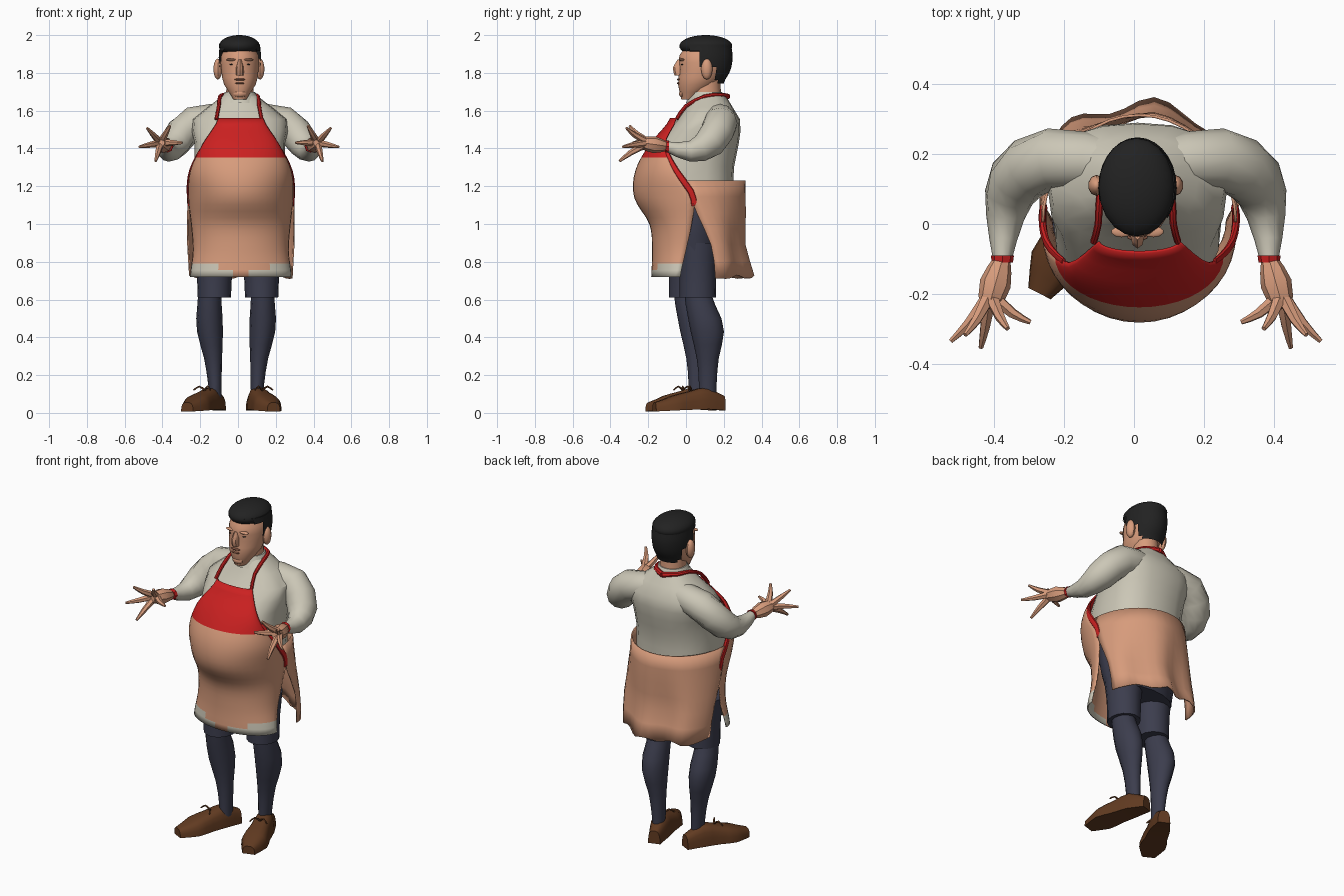
import bpy, bmesh
from mathutils import Vector
from math import sin, cos, pi, radians

cube = bpy.data.objects.get("Cube")
if cube:
    bpy.data.objects.remove(cube)


def material(name, red, green, blue):
    mat = bpy.data.materials.new(name)
    mat.use_nodes = True
    mat.diffuse_color = (red, green, blue, 1)
    shader = mat.node_tree.nodes["Principled BSDF"]
    shader.inputs["Base Color"].default_value = mat.diffuse_color
    return mat


TAN = material("tan skin", .68, .33, .2)
SHIRT = material("off white cloth", .6, .57, .47)
RED = material("red cloth", .6, .015, .015)
NAVY = material("navy cloth", .045, .047, .075)
BROWN = material("brown leather", .12, .043, .015)
BLACK = material("black hair", .016, .016, .016)
LIP = material("dark lip", .25, .1, .06)


def finish(name, mesh_builder, *materials):
    bmesh.ops.recalc_face_normals(mesh_builder, faces=mesh_builder.faces)
    mesh = bpy.data.meshes.new(name)
    mesh_builder.to_mesh(mesh)
    mesh_builder.free()
    for mat in materials:
        mesh.materials.append(mat)
    part = bpy.data.objects.new(name, mesh)
    bpy.context.collection.objects.link(part)
    bpy.ops.object.select_all(action='DESELECT')
    part.select_set(True)
    bpy.context.view_layer.objects.active = part
    bpy.ops.object.shade_smooth_by_angle(angle=radians(38))
    return part


def blend(values, t):
    """Smooth curve through evenly spaced values, with t from 0 to 1."""
    last = len(values) - 1
    k = min(int(t * last), last - 1)
    u = t * last - k
    before, start = values[max(k - 1, 0)], values[k]
    end, after = values[k + 1], values[min(k + 2, last)]
    slope_in, slope_out = (end - before) * .5, (after - start) * .5
    ease = u * u * (3 - 2 * u)
    return (start * (1 - ease) + end * ease
            + slope_in * (u * (1 - u) * (1 - u)) - slope_out * (u * u * (1 - u)))


def steps(count):
    return [i / count for i in range(count + 1)]


def skin(rows, closed=True):
    """Bridge rows of points; closed rows are capped at both ends."""
    bm = bmesh.new()
    grid = [[bm.verts.new(point) for point in row] for row in rows]
    size = len(grid[0])
    for low, high in zip(grid, grid[1:]):
        for i in range(size if closed else size - 1):
            j = (i + 1) % size
            bm.faces.new((low[i], low[j], high[j], high[i]))
    if closed:
        bm.faces.new(grid[0])
        bm.faces.new(grid[-1])
    return bm


def boxy(value, power):
    return abs(value) ** power * (1 if value > 0 else -1)


def stack(bottom, top, width, front, back, centre=(.01, .01), rows=8, sides=16, power=1):
    """Oval rings stacked in height, with outlines given as value lists."""
    rings = []
    for t in steps(rows):
        w, near, far, x = (blend(v, t) for v in (width, front, back, centre))
        angles = [2 * pi * i / sides for i in range(sides)]
        rings.append([(x + w * boxy(sin(a), power), (near + far) / 2 - (far - near) / 2 * boxy(cos(a), power),
                       bottom + (top - bottom) * t) for a in angles])
    return skin(rings)


def tube(name, path, radii, mat, up=(0, 0, 1), flat=1, rows=8, sides=8):
    path = [Vector(p) for p in path]
    points = [blend(path, t) for t in steps(rows)]
    rings = []
    for k, point in enumerate(points):
        along = points[min(k + 1, rows)] - points[max(k - 1, 0)]
        across = along.cross(Vector(up)).normalized()
        over = across.cross(along).normalized() * flat
        radius = blend(radii, k / rows)
        rings.append([point + radius * (across * cos(a) + over * sin(a))
                      for a in (2 * pi * i / sides for i in range(sides))])
    return finish(name, skin(rings), mat)


def ball(name, centre, size, mat, segments=10):
    bm = bmesh.new()
    bmesh.ops.create_uvsphere(bm, u_segments=segments, v_segments=segments, radius=1)
    for v in bm.verts:
        v.co = v.co * Vector(size).to_4d().to_3d() if not size else Vector(
            [c * s + o for c, s, o in zip(v.co, size, centre)])
    return finish(name, bm, mat)


# Shirt, hips and neck
finish("shirt_body", stack(1.18, 1.68, (.24, .24, .24, .25, .09), (-.2, -.22, -.15, -.045, .03),
                           (.25, .255, .28, .285, .21), sides=20, power=.8), SHIRT)
finish("collar", stack(1.64, 1.7, (.11, .08), (0, .03), (.22, .19), rows=2), SHIRT)
finish("shorts_hips", stack(.8, 1.17, (.21, .24, .24), (-.08, -.12, -.14), (.18, .2, .22)), NAVY)
finish("neck", stack(1.62, 1.78, (.075, .07), (.03, .03), (.19, .18), rows=3), TAN)

# Apron: two curved sheets, each row running from one side edge to the other
HEM, BIB, WAIST = .72, 1.56, 1.23
APRON_WIDTH = (.265, .25, .26, .275, .265, .2, .115)
APRON_EDGE = (-.03, 0, .03, .04, -.05, -.11, -.05)
BELLY = (-.18, -.175, -.19, -.27, -.265, -.19, -.08)


def sheet_point(top, width, edge, middle, t, side):
    turn = side * pi / 2
    far, near = blend(middle, t), blend(edge, t)
    return Vector((.015 + blend(width, t) * sin(turn),
                   near + (far - near) * cos(turn), HEM + (top - HEM) * t))


def sheet(top, width, edge, middle, rows):
    return skin([[sheet_point(top, width, edge, middle, t, 2 * s - 1) for s in steps(20)]
                 for t in steps(rows)], closed=False)


front = sheet(BIB, APRON_WIDTH, APRON_EDGE, BELLY, rows=24)
for face in front.faces:
    spot = face.calc_center_median()
    if spot.z > 1.36:
        face.material_index = 1
    elif spot.z < min(HEM + .4 * abs(spot.x - .02), .8):
        face.material_index = 2
back = sheet(WAIST, (.27, .28, .28, .275), (.14, .12, .05, 0), (.34, .3, .31, .31), rows=6)
for v in back.verts:
    fold = (WAIST - v.co.z) * .04
    v.co.y += fold * sin(v.co.x * 25)
    if v.co.z < HEM + .01:
        v.co.z += .01 * sin(v.co.x * 40)
for part in (finish("apron_front", front, TAN, RED, SHIRT), finish("apron_back", back, TAN)):
    thickness = part.modifiers.new("thickness", 'SOLIDIFY')
    thickness.thickness = .008
    thickness.offset = 0

for label, side in (("left", 1), ("right", -1)):
    def mirrored(*points):
        return [Vector((.005 + side * x, y, z)) for x, y, z in points]

    # Apron edging and neck strap
    edging = [sheet_point(BIB, APRON_WIDTH, APRON_EDGE, BELLY, .45 + .35 * t, side) for t in steps(5)]
    tube(label + "_apron_edging", edging, (.018, .018, .01), RED, up=(1, 0, 0), flat=.6)
    tube(label + "_neck_strap", mirrored((.12, -.05, 1.555), (.107, 0, 1.625), (.1, .1, 1.675),
                                         (.07, .18, 1.68), (0, .22, 1.675)), (.01, .011, .016), RED)

    # Sleeve, cuff and palm
    tube(label + "_sleeve", mirrored((.06, .17, 1.56), (.24, .185, 1.535), (.34, .125, 1.43),
                                     (.372, .02, 1.385), (.38, -.1, 1.41)),
         (.075, .088, .083, .055, .027), SHIRT, sides=12)
    tube(label + "_cuff", mirrored((.38, -.09, 1.41), (.38, -.11, 1.41)), (.033, .03), RED, rows=1)
    tube(label + "_palm", mirrored((.38, -.1, 1.41), (.4, -.17, 1.42), (.42, -.24, 1.43)),
         (.024, .045, .028), TAN, rows=4)

    # Fingers fan out around the palm
    hub = Vector((.415, -.2, 1.43))
    for i, finger in enumerate(("thumb", "index", "middle", "ring", "little")):
        angle = pi - 1.12 * i
        reach = Vector((.115 * cos(angle), -.08 - .018 * i, .1 * sin(angle)))
        bend = hub + reach * .55 + Vector((0, -.01, 0))
        tube(f"{label}_{finger}", mirrored(hub + reach * .1, bend, hub + reach), (.02, .015, .007),
             TAN, up=(.6, 0, 1), rows=4, sides=6)

    # Legs: the right one stands further forward and turns out more
    forward, outward, turn = (0, 0, .3) if side > 0 else (-.055, .02, .47)

    def shifted(*values):
        return [y + forward for y in values]

    finish(label + "_shorts_leg", stack(.61, .9, (.088, .095, .11), shifted(-.035, -.035, -.05),
                                        shifted(.16, .16, .17), [side * .125] * 2, rows=4), NAVY)
    finish(label + "_lower_leg", stack(.08, .64, (.032, .045, .07, .06), shifted(.07, .06, .02, -.01),
                                       shifted(.16, .17, .2, .13),
                                       [side * (x + outward) for x in (.1, .11, .13, .13)], sides=12), NAVY)

    # Shoe and lace
    heel = Vector((side * (.075 + outward), .2 + forward, 0))
    ahead = Vector((side * sin(turn), -cos(turn), 0))
    across = Vector((cos(turn), side * sin(turn), 0))
    slices = []
    for t in steps(8):
        middle = heel + ahead * t * .385
        wide, tall = blend((.035, .056, .062, .074, .036), t), blend((.09, .135, .115, .09, .055), t)
        slices.append([middle + across * wide * boxy(cos(a), .6) + Vector((0, 0, tall * sin(a) ** .7))
                       for a in (pi * (.02 + .96 * s) for s in steps(9))])
    finish(label + "_shoe", skin(slices), BROWN)
    knot = heel + ahead * .18 + Vector((0, 0, .12))
    for way in (-1, 1):
        tip = knot + across * way * .05 + ahead * .03
        tube(label + "_lace", (knot, (knot + tip) / 2 + Vector((0, 0, .02)), tip), (.006, .004), BROWN,
             rows=4, sides=5)

    # Ear, eye and brow
    ball(label + "_ear", (.005 + side * .112, .11, 1.82), (.024, .03, .055), TAN)
    ball(label + "_eye", (.01 + side * .042, -.018, 1.845), (.013, .01, .004), BLACK)
    ball(label + "_brow", (.01 + side * .045, -.022, 1.87), (.03, .016, .007), TAN)

# Head, and hair cut back to a line that drops behind the ears
finish("head", stack(1.66, 1.97, (.035, .085, .1, .1, .06), (-.025, -.042, -.035, -.035, .02),
                     (.05, .16, .21, .235, .19), sides=18), TAN)
hair = stack(1.745, 1.95, (.09, .106, .112, .107), (.02, -.03, -.042, -.03), (.2, .235, .247, .24),
             rows=12, sides=28)


def hairline(height):
    return .02 if height > 1.91 else .06 if height > 1.83 else .16


outside = [f for f in hair.faces if f.calc_center_median().y < hairline(f.calc_center_median().z)]
bmesh.ops.delete(hair, geom=outside, context='FACES')
finish("hair_sides", hair, BLACK)
ball("hair_crown", (.007, .105, 1.942), (.108, .14, .058), BLACK, segments=20)

# Nose, mouth and chin
finish("nose", stack(1.785, 1.87, (.02, .02, .01), (-.06, -.07, -.045), (0, 0, 0), rows=4, sides=8), TAN)
ball("mouth", (.01, -.037, 1.745), (.026, .012, .005), LIP)
ball("moustache", (.01, -.038, 1.765), (.03, .01, .006), LIP)
ball("chin", (.01, -.015, 1.69), (.035, .022, .022), TAN)
